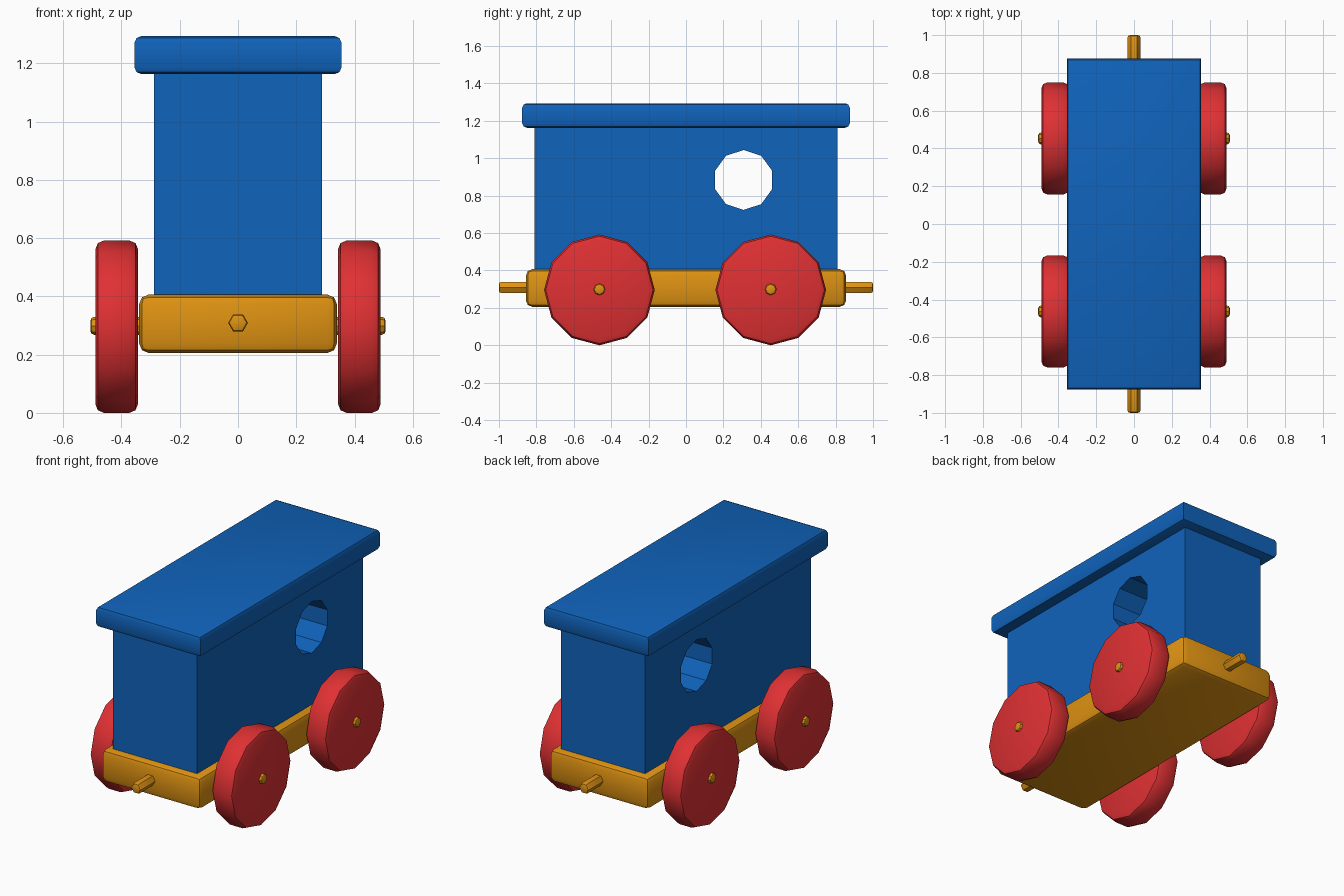
import bpy, bmesh, math
from mathutils import Matrix

if "Cube" in bpy.data.objects:
    bpy.data.objects.remove(bpy.data.objects["Cube"])


def material(name, rgb):
    m = bpy.data.materials.new(name)
    m.diffuse_color = (*rgb, 1)
    m.use_nodes = True
    m.node_tree.nodes["Principled BSDF"].inputs["Base Color"].default_value = m.diffuse_color
    return m


BLUE = material("blue paint", (0.005, 0.125, 0.50))
RED = material("red paint", (0.74, 0.03, 0.033))
WOOD = material("orange wood", (0.74, 0.29, 0.006))


def finish(name, bm, mat, smooth=True):
    bmesh.ops.recalc_face_normals(bm, faces=bm.faces)
    me = bpy.data.meshes.new(name)
    bm.to_mesh(me)
    bm.free()
    ob = bpy.data.objects.new(name, me)
    bpy.context.collection.objects.link(ob)
    me.materials.append(mat)
    if smooth:
        bpy.ops.object.select_all(action='DESELECT')
        ob.select_set(True)
        bpy.context.view_layer.objects.active = ob
        bpy.ops.object.shade_smooth_by_angle(angle=math.radians(35))
    return ob


def box(name, hx, hy, z0, z1, mat, bevel=0, keep_vertical=False):
    """Box with rounded edges; keep_vertical leaves the upright edges sharp."""
    bm = bmesh.new()
    bmesh.ops.create_cube(bm, size=1)
    for v in bm.verts:
        v.co = (v.co.x * 2 * hx, v.co.y * 2 * hy, z0 + (v.co.z + 0.5) * (z1 - z0))
    if bevel:
        edges = [e for e in bm.edges if not keep_vertical
                 or abs(e.verts[0].co.z - e.verts[1].co.z) < 1e-4]
        bmesh.ops.bevel(bm, geom=edges, offset=bevel, segments=2,
                        profile=0.5, affect='EDGES')
    return finish(name, bm, mat, bevel > 0)


def cylinder(name, r, length, center, axis, sides, mat, bevel=0, turn=0):
    """Cylinder along x or y with rounded rims."""
    bm = bmesh.new()
    bmesh.ops.create_cone(bm, cap_ends=True, segments=sides,
                          radius1=r, radius2=r, depth=length)
    if bevel:
        rims = [e for e in bm.edges
                if abs(e.verts[0].co.z - e.verts[1].co.z) < 1e-4]
        bmesh.ops.bevel(bm, geom=rims, offset=bevel, segments=2,
                        profile=0.5, affect='EDGES')
    tilt = Matrix.Rotation(math.pi / 2, 4, 'Y' if axis == 'x' else 'X')
    bm.transform(Matrix.Translation(center) @ tilt
                 @ Matrix.Rotation(math.radians(turn), 4, 'Z'))
    return finish(name, bm, mat, bevel > 0)


# Wooden base and roof
box("chassis", 0.34, 0.856, 0.205, 0.407, WOOD, 0.035)
box("roof", 0.356, 0.876, 1.163, 1.294, BLUE, 0.025, keep_vertical=True)

# Cabin with two round windows drilled through
cabin = box("cabin", 0.288, 0.81, 0.40, 1.17, BLUE)
for y in (-0.377, 0.308):
    cutter = cylinder("window_cutter", 0.16, 1, (0, y, 0.884), 'x', 10, BLUE, turn=90)
    cutter.hide_render = True
    cutter.hide_viewport = True
    cutter.display_type = 'WIRE'
    mod = cabin.modifiers.new("window", 'BOOLEAN')
    mod.operation = 'DIFFERENCE'
    mod.solver = 'EXACT'
    mod.object = cutter

# Wheels and axles
for end, y in (("front", -0.463), ("back", 0.453)):
    cylinder(end + "_axle", 0.031, 1.014, (0, y, 0.299), 'x', 8, WOOD, 0.013)
    for side, s in (("left", -1), ("right", 1)):
        cylinder(f"{end}_{side}_wheel", 0.296, 0.147, (s * 0.4165, y, 0.296),
                 'x', 12, RED, 0.03)

# Coupling pegs at both ends
for end, s in (("front", -1), ("back", 1)):
    cylinder(end + "_peg", 0.034, 0.2, (0, s * 0.9, 0.309), 'y', 6, WOOD, 0.012, turn=30)
